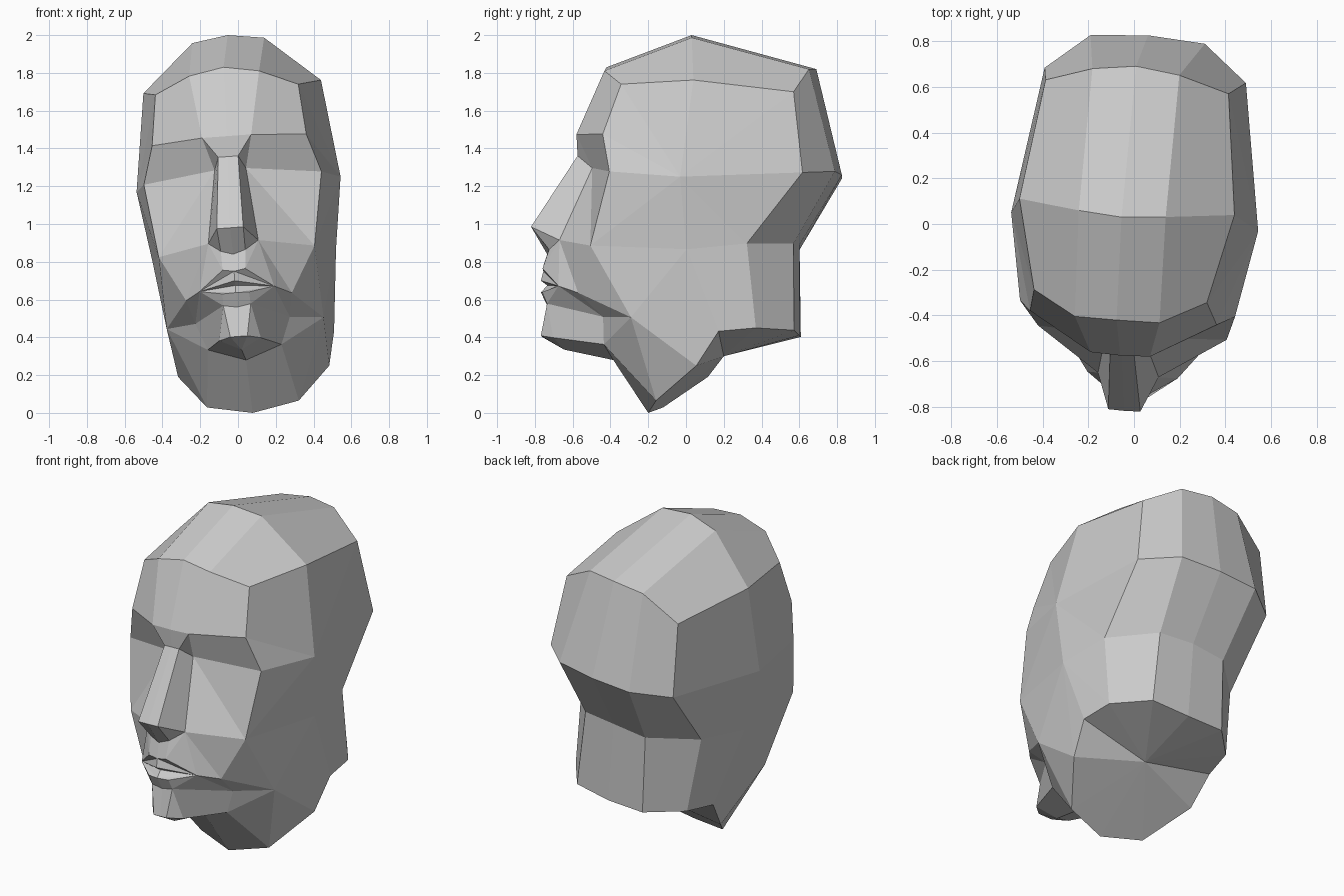
import bpy, bmesh
from mathutils import Matrix

if "Cube" in bpy.data.objects:
    bpy.data.objects.remove(bpy.data.objects["Cube"])

P = {}       # named points of the right half
FACES = []   # faces of the right half, as point names


def strip(a, b):
    """Bridge two rows of points; repeated names give triangles."""
    a, b = a.split(), b.split()
    for i in range(len(a) - 1):
        f = list(dict.fromkeys([a[i], a[i + 1], b[i + 1], b[i]]))
        if len(f) > 2:
            FACES.append(f)


def fan(hub, ring):
    """Triangles from one hub point to a row of points."""
    r = ring.split()
    for a, b in zip(r, r[1:]):
        FACES.append([hub, a, b])


# Skull: cross rows (centre, middle, rim) from brow over the crown to the neck
rows = {
    "brow": [(0, -.575, 1.465), (.13, -.57, 1.465), (.408, -.41, 1.445)],
    "forehead": [(0, -.42, 1.83), (.185, -.418, 1.797), (.378, -.315, 1.712)],
    "crown": [(0, .03, 2.0), (.19, .045, 1.972), (.47, .075, 1.727)],
    "backtop": [(0, .69, 1.82), (.19, .665, 1.805), (.40, .60, 1.67)],
    "occiput": [(0, .825, 1.26), (.25, .807, 1.26), (.44, .65, 1.24)],
    "nape": [(0, .60, .89), (.215, .585, .88), (.43, .355, .865)],
    "neck": [(0, .60, .41), (.235, .59, .42), (.40, .40, .42)],
}
for name, pts in rows.items():
    for i, p in enumerate(pts):
        P[name + str(i)] = p
names = list(rows)
for a, b in zip(names, names[1:]):
    strip(f"{a}0 {a}1 {a}2", f"{b}0 {b}1 {b}2")

# Side of the head, jaw and neck underside
P.update(
    temple=(.54, .01, 1.21), ear=(.485, .04, .83),
    neckside=(.43, .205, .40), neckcorner=(.40, .085, .22),
    neckfront=(.243, -.14, .047), neckfrontC=(0, -.2, 0), underneck=(0, .2, .3),
    jaw=(.415, -.26, .475), jawfront=(.195, -.42, .348),
    throatC=(0, -.385, .28), underchin=(0, -.645, .335),
)
# Eyes, cheeks and nose
P.update(
    eyeout=(.47, -.37, 1.243), eyein=(.083, -.49, 1.29),
    bridge=(.0525, -.57, 1.357), bridgeC=(0, -.57, 1.357),
    tip=(.07, -.815, .98), tipC=(0, -.817, .98), wing=(.1325, -.66, .905),
    base=(.065, -.72, .86), baseC=(0, -.735, .84),
    cheek=(.4125, -.475, .855), fold=(.28, -.55, .615), jowl=(.25, -.42, .49),
)
# Mouth and chin
P.update(
    peak=(.06, -.755, .76), peakC=(0, -.755, .75), upperC=(0, -.768, .70),
    slitC=(0, -.735, .675), corner=(.1975, -.66, .657),
    lower=(.07, -.755, .635), lowerC=(0, -.768, .637),
    under=(.073, -.73, .573), underC=(0, -.73, .56),
    chin=(.045, -.765, .405), chinC=(0, -.765, .405), chinout=(.11, -.695, .39),
)

# Brow undersides, nose, cheeks
strip("brow0 brow1 brow1 brow2", "bridgeC bridge eyein eyeout")
strip("bridgeC bridge eyein", "tipC tip wing")
strip("tipC tip wing", "baseC base wing")
strip("baseC base wing", "peakC peak peak")
fan("cheek", "eyeout eyein wing fold jaw ear temple eyeout")

# Lips and chin
fan("corner", "fold wing peak peakC upperC slitC lowerC lower under jowl fold")
strip("lowerC lower", "underC under")
strip("underC under under jowl", "chinC chin chinout jawfront")
strip("chinC chin chinout jawfront", "underchin underchin underchin throatC")
fan("jowl", "fold jaw jawfront")

# Side planes, throat and neck bottom
fan("temple", "eyeout brow2 forehead2 crown2 backtop2 occiput2 nape2 ear")
fan("ear", "nape2 neck2 neckside neckcorner jaw")
fan("jaw", "neckcorner neckfront jawfront")
strip("throatC jawfront", "neckfrontC neckfront")
fan("underneck", "neck0 neck1 neck2 neckside neckcorner neckfront neckfrontC")

# Mirror both halves into one head
bm = bmesh.new()
for side in (1, -1):
    vs = {n: bm.verts.new((side * x, y, z)) for n, (x, y, z) in P.items()}
    for f in FACES:
        bm.faces.new([vs[n] for n in f])
bmesh.ops.remove_doubles(bm, verts=bm.verts, dist=.0005)
# Slight turn and tilt of the whole head
bm.transform(Matrix(((1, .076, -.075, .093),
                     (-.076, 1, 0, 0),
                     (.075, 0, 1, 0),
                     (0, 0, 0, 1))))
bmesh.ops.recalc_face_normals(bm, faces=bm.faces)
mesh = bpy.data.meshes.new("head")
bm.to_mesh(mesh)
bm.free()
head = bpy.data.objects.new("head", mesh)
bpy.context.collection.objects.link(head)
